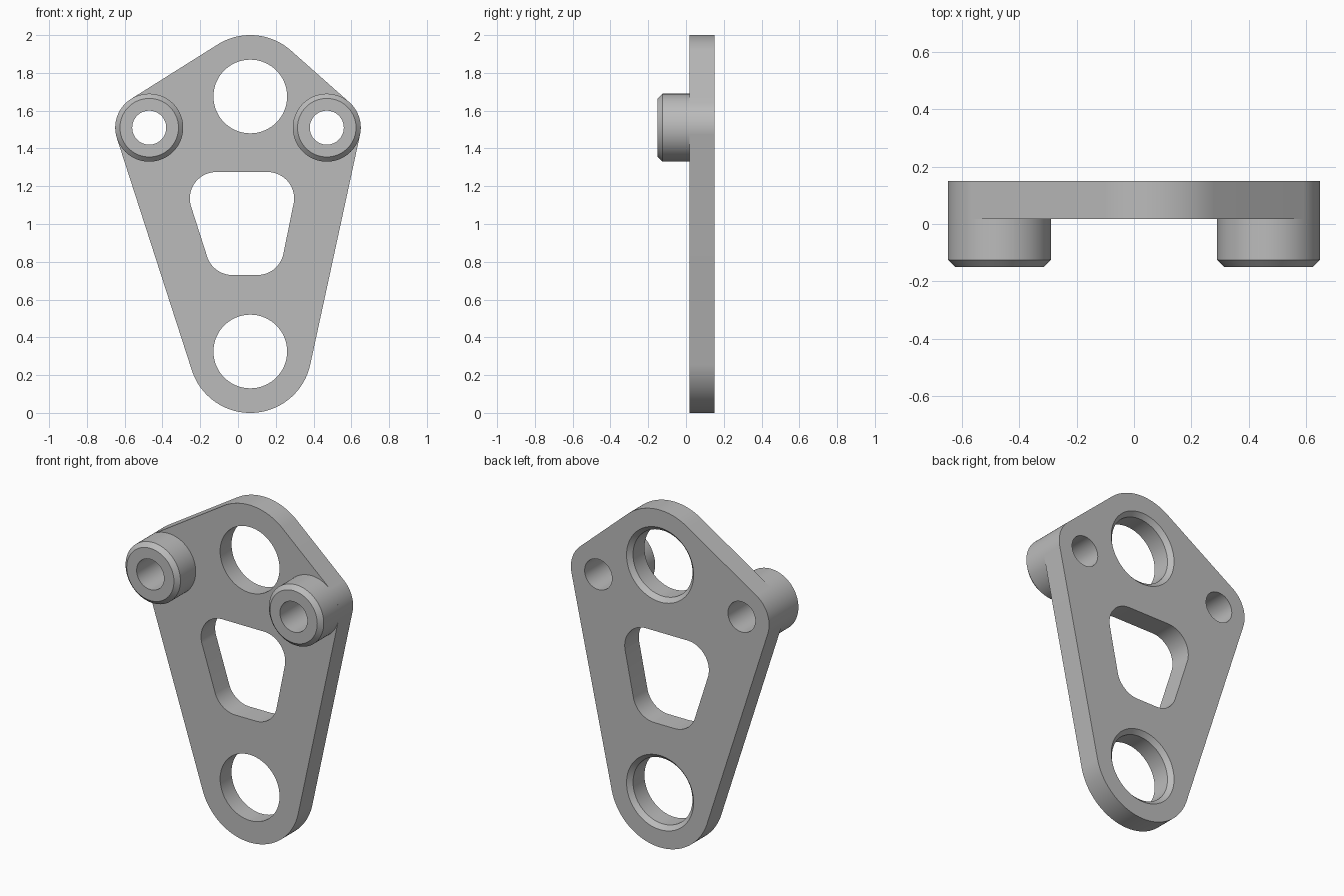
import bpy
import bmesh
import math

cube = bpy.data.objects.get("Cube")
if cube:
    bpy.data.objects.remove(cube, do_unlink=True)

grey = bpy.data.materials.new("plain grey")
grey.use_nodes = True
grey.diffuse_color = (0.5, 0.5, 0.5, 1)
grey.node_tree.nodes["Principled BSDF"].inputs["Base Color"].default_value = grey.diffuse_color

FRONT, PLATE_FRONT, BACK = -0.15, 0.018, 0.15
CHAMFER = 0.025
BOSS_X, BOSS_Z, BOSS_R, BOLT_R = 0.47, 1.51, 0.18, 0.09
MID_X, BORE_R, END_R = 0.065, 0.195, 0.325
BORE_Z = (0.325, 1.675)


def wrap(circles, steps):
    """Outline of a band pulled tight around circles (x, z, radius)."""
    points = []
    for i in range(steps):
        a = math.tau * i / steps
        c, s = math.cos(a), math.sin(a)
        x, z, r = max(circles, key=lambda k: k[0] * c + k[1] * s + k[2])
        points.append((x + r * c, z + r * s))
    return points


def loft(bm, rings):
    """Walls through rings of (y, outline); returns the loops of vertices."""
    loops = [[bm.verts.new((x, y, z)) for x, z in outline] for y, outline in rings]
    for a, b in zip(loops, loops[1:]):
        for i in range(len(a)):
            j = (i + 1) % len(a)
            bm.faces.new((a[i], a[j], b[j], b[i]))
    return loops


def cap(bm, loops):
    """Flat face bounded by the first loop and pierced by the others."""
    edges = [bm.edges.get((p[i - 1], p[i])) for p in loops for i in range(len(p))]
    bmesh.ops.triangle_fill(bm, use_beauty=True, use_dissolve=False, edges=edges)


def build(name, walls):
    """Solid from lofted walls, capped at the front and back."""
    bm = bmesh.new()
    lofts = [loft(bm, rings) for rings in walls]
    cap(bm, [loops[0] for loops in lofts])
    cap(bm, [loops[-1] for loops in lofts])
    bmesh.ops.recalc_face_normals(bm, faces=bm.faces[:])
    mesh = bpy.data.meshes.new(name)
    bm.to_mesh(mesh)
    bm.free()
    mesh.materials.append(grey)
    obj = bpy.data.objects.new(name, mesh)
    bpy.context.collection.objects.link(obj)
    bpy.ops.object.select_all(action="DESELECT")
    obj.select_set(True)
    bpy.context.view_layer.objects.active = obj
    bpy.ops.object.shade_smooth_by_angle(angle=math.radians(30))


def circle(x, z, r):
    return wrap([(x, z, r)], 72)


def straight(outline):
    return [(PLATE_FRONT, outline), (BACK, outline)]


# Plate: outer edge, rounded window, chamfered bores and bolt holes
edge = wrap([(MID_X, z, END_R) for z in BORE_Z]
            + [(s * BOSS_X, BOSS_Z, BOSS_R) for s in (-1, 1)], 288)
window = wrap([(-0.115, 1.135, 0.14), (0.157, 1.135, 0.14),
               (-0.03, 0.87, 0.14), (0.103, 0.87, 0.14)], 144)
walls = [straight(edge), straight(window)]
for z in BORE_Z:
    bore = circle(MID_X, z, BORE_R)
    walls.append([(PLATE_FRONT, bore), (BACK - CHAMFER, bore),
                  (BACK, circle(MID_X, z, BORE_R + CHAMFER))])
for side in (-1, 1):
    walls.append(straight(circle(side * BOSS_X, BOSS_Z, BOLT_R)))
build("plate", walls)

# Bosses: chamfered tubes standing on the front of the plate
for name, side in (("left_boss", 1), ("right_boss", -1)):
    x = side * BOSS_X
    body = circle(x, BOSS_Z, BOSS_R)
    hole = circle(x, BOSS_Z, BOLT_R)
    build(name, [
        [(FRONT, circle(x, BOSS_Z, BOSS_R - CHAMFER)),
         (FRONT + CHAMFER, body), (PLATE_FRONT, body)],
        [(FRONT, hole), (PLATE_FRONT, hole)],
    ])
